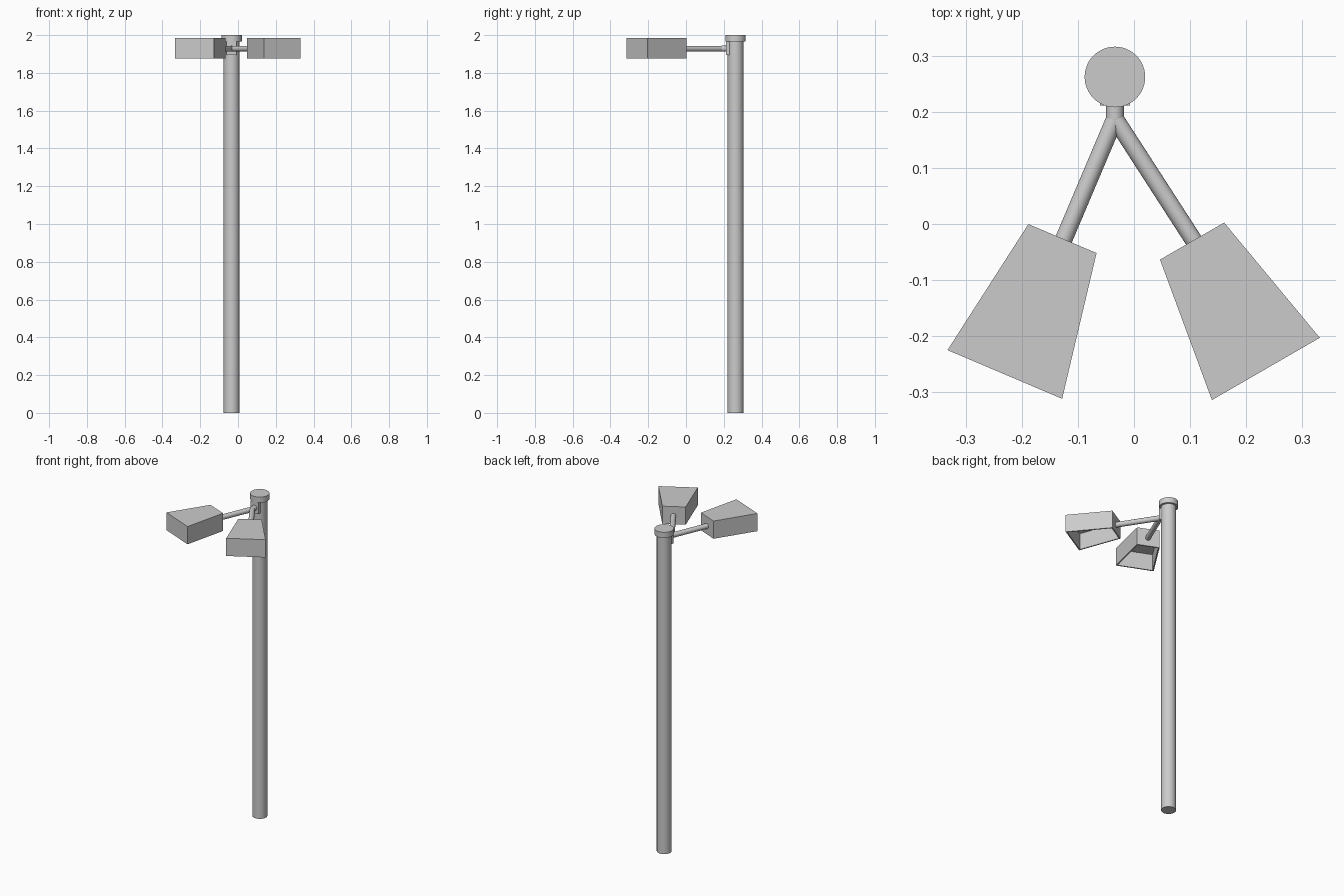
import bpy, bmesh
from math import sin, cos, radians
from mathutils import Vector

if "Cube" in bpy.data.objects:
    bpy.data.objects.remove(bpy.data.objects["Cube"])

PX, PY = -0.034, 0.262      # pole axis
ARM_Z = 1.928


def rod(name, a, b, r, sides=32):
    """Smooth capped cylinder from a to b."""
    a, b = Vector(a), Vector(b)
    d = b - a
    bpy.ops.mesh.primitive_cylinder_add(vertices=sides, radius=r, depth=d.length, location=(a + b) / 2)
    ob = bpy.context.object
    ob.rotation_euler = d.to_track_quat('Z', 'Y').to_euler()
    ob.name = name
    bpy.ops.object.shade_smooth_by_angle()
    return ob


def lamp_head(name, back, angle, length=0.263, wb=0.066, wf=0.111, z0=1.876, z1=1.986):
    """Tapered box, open underneath; back is the middle of its rear edge."""
    f = Vector((sin(angle), -cos(angle)))
    s = Vector((cos(angle), sin(angle)))
    p = Vector(back)
    q = p + f * length
    outline = [p - s * wb, q - s * wf, q + s * wf, p + s * wb]
    bm = bmesh.new()
    bottom = bm.faces.new([bm.verts.new((c.x, c.y, z0)) for c in outline])
    ext = bmesh.ops.extrude_face_region(bm, geom=[bottom], use_keep_orig=True)
    bmesh.ops.translate(bm, verts=[e for e in ext['geom'] if isinstance(e, bmesh.types.BMVert)],
                        vec=(0, 0, z1 - z0))
    bmesh.ops.recalc_face_normals(bm, faces=bm.faces)
    # hollow the underside
    bottom = min(bm.faces, key=lambda fc: fc.calc_center_median().z)
    bmesh.ops.inset_region(bm, faces=[bottom], thickness=0.007, use_even_offset=True)
    inner = bmesh.ops.extrude_discrete_faces(bm, faces=[bottom])['faces'][0]
    bmesh.ops.translate(bm, verts=inner.verts, vec=(0, 0, z1 - z0 - 0.008))
    bmesh.ops.recalc_face_normals(bm, faces=bm.faces)
    me = bpy.data.meshes.new(name)
    bm.to_mesh(me)
    bm.free()
    bpy.context.collection.objects.link(bpy.data.objects.new(name, me))


# pole and cap
rod("pole", (PX, PY, 0), (PX, PY, 1.97), 0.042)
rod("pole_cap", (PX, PY, 1.965), (PX, PY, 2.0), 0.054, 48)

# mounting plate and stub on the front of the pole
bpy.ops.mesh.primitive_cube_add(size=1, location=(PX, 0.228, 1.93))
plate = bpy.context.object
plate.name = "mounting_plate"
plate.scale = (0.054, 0.034, 0.07)
joint = (PX, 0.188, ARM_Z)
rod("arm_stub", (PX, 0.235, ARM_Z), joint, 0.016, 24)
bpy.ops.mesh.primitive_uv_sphere_add(segments=24, ring_count=12, radius=0.0158, location=joint)
bpy.context.object.name = "arm_joint"
bpy.ops.object.shade_smooth_by_angle()

# arms and lamp heads
for side, end, back, ang in (("left", (-0.1255, -0.028), (-0.1275, -0.026), -23),
                             ("right", (0.1075, -0.031), (0.1035, -0.0305), 30)):
    rod(side + "_arm", joint, (*end, ARM_Z), 0.0155, 24)
    lamp_head(side + "_lamp_head", back, radians(ang))
